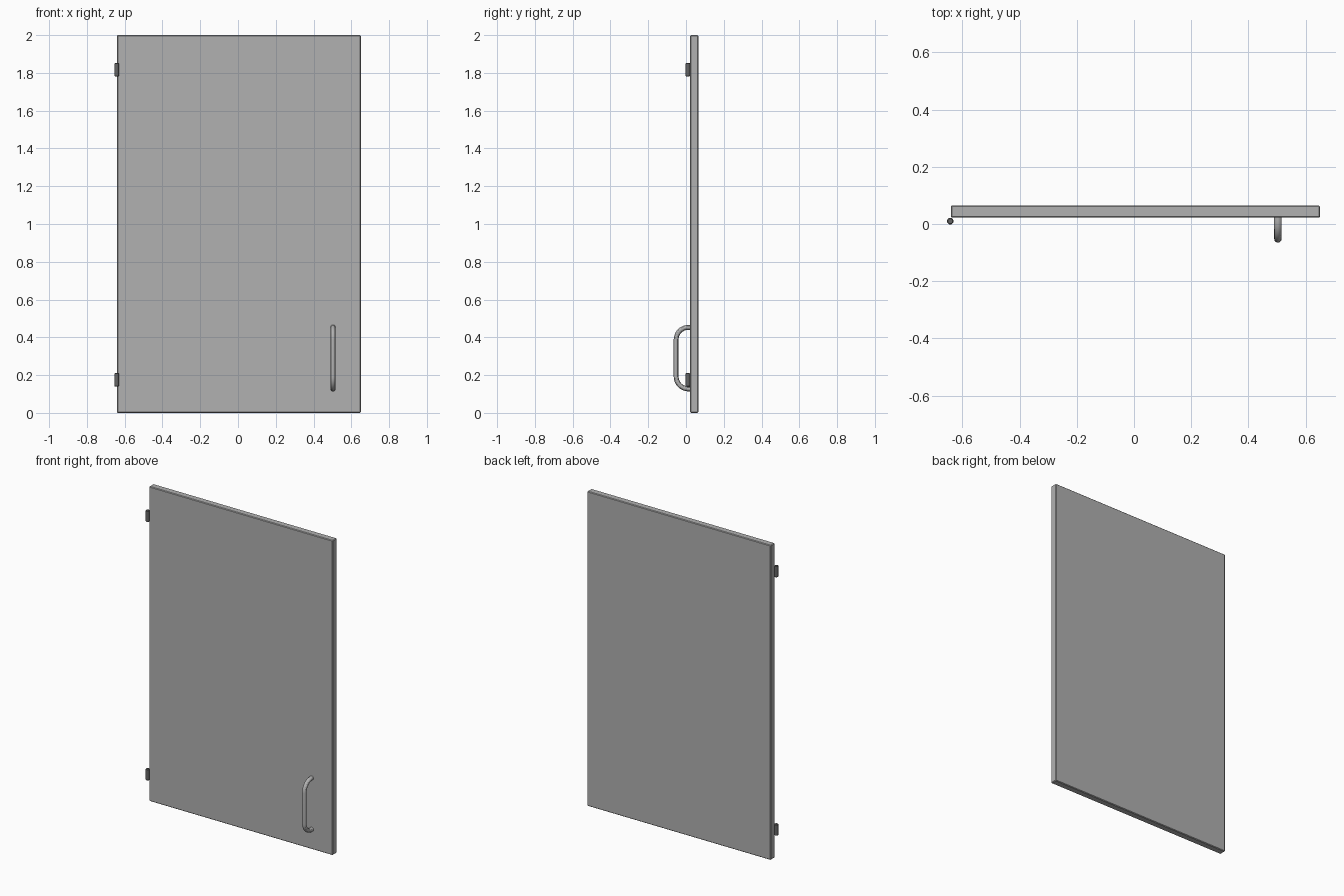
import bpy, math

if "Cube" in bpy.data.objects:
    bpy.data.objects.remove(bpy.data.objects["Cube"])


def grey(name, value):
    mat = bpy.data.materials.new(name)
    mat.diffuse_color = (value, value, value, 1)
    mat.use_nodes = True
    mat.node_tree.nodes["Principled BSDF"].inputs["Base Color"].default_value = mat.diffuse_color
    return mat


panel_grey = grey("panel_grey", 0.44)
hinge_grey = grey("hinge_dark_grey", 0.13)


def finish(obj, mat, bevel=0.0):
    """Assign material, add an optional chamfer, smooth with sharp edges."""
    obj.data.materials.clear()
    obj.data.materials.append(mat)
    if bevel:
        mod = obj.modifiers.new("edge_chamfer", 'BEVEL')
        mod.width = bevel
        mod.segments = 1
        mod.limit_method = 'ANGLE'
        mod.angle_limit = math.radians(50)
    bpy.ops.object.select_all(action='DESELECT')
    obj.select_set(True)
    bpy.context.view_layer.objects.active = obj
    if bevel:
        bpy.ops.object.modifier_apply(modifier="edge_chamfer")
    bpy.ops.object.shade_smooth_by_angle(angle=math.radians(30))


# Door panel
x0, x1, y0, y1, height = -0.64, 0.65, 0.022, 0.065, 2.0
bpy.ops.mesh.primitive_cube_add(size=1, location=((x0 + x1) / 2, (y0 + y1) / 2, height / 2))
door = bpy.context.object
door.name = "door_panel"
door.scale = (x1 - x0, y1 - y0, height)
bpy.ops.object.transform_apply(location=False, rotation=False, scale=True)
finish(door, panel_grey, 0.004)

# Hinge barrels on the left edge
for name, z in (("lower_hinge", 0.175), ("upper_hinge", 1.817)):
    bpy.ops.mesh.primitive_cylinder_add(vertices=24, radius=0.0115, depth=0.072,
                                        location=(-0.642, 0.01, z))
    hinge = bpy.context.object
    hinge.name = name
    finish(hinge, hinge_grey, 0.003)

# Pull handle: round bar swept along a path with two quarter bends
hx, bar_r, bend = 0.503, 0.013, 0.065
y_out, y_in, z_low, z_high = -0.052, 0.026, 0.127, 0.453
path = [(y_in, z_low)]
for cz, start in ((z_low + bend, 270), (z_high - bend, 180)):
    for i in range(11):
        a = math.radians(start - 9 * i)
        path.append((y_out + bend + bend * math.cos(a), cz + bend * math.sin(a)))
path.append((y_in, z_high))

curve = bpy.data.curves.new("handle", 'CURVE')
curve.dimensions = '3D'
curve.bevel_depth = bar_r
curve.bevel_resolution = 4
curve.use_fill_caps = True
spline = curve.splines.new('POLY')
spline.points.add(len(path) - 1)
for point, (y, z) in zip(spline.points, path):
    point.co = (hx, y, z, 1)
handle = bpy.data.objects.new("handle", curve)
bpy.context.collection.objects.link(handle)
bpy.ops.object.select_all(action='DESELECT')
handle.select_set(True)
bpy.context.view_layer.objects.active = handle
bpy.ops.object.convert(target='MESH')
finish(bpy.context.object, panel_grey)
